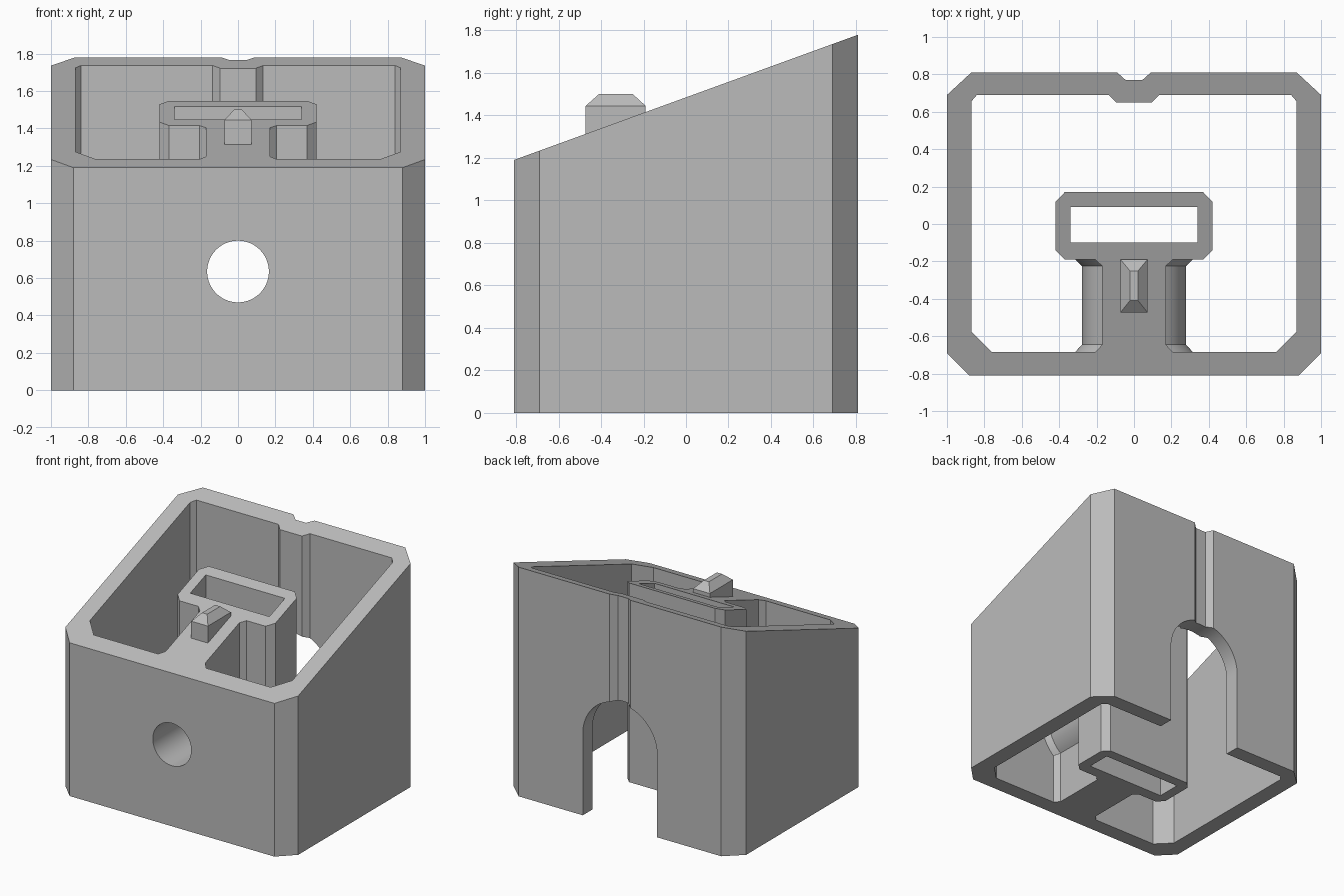
import bpy
import bmesh
import math
from mathutils import Vector

cube = bpy.data.objects.get("Cube")
if cube:
    bpy.data.objects.remove(cube, do_unlink=True)

GREY = bpy.data.materials.new("plain grey")
GREY.use_nodes = True
GREY.diffuse_color = (0.5, 0.5, 0.5, 1)
GREY.node_tree.nodes["Principled BSDF"].inputs["Base Color"].default_value = (0.5, 0.5, 0.5, 1)

BORE_Z = 0.635


def loft(name, rings):
    """Solid skinned through matching closed rings of 3D points."""
    bm = bmesh.new()
    loops = [[bm.verts.new(p) for p in ring] for ring in rings]
    n = len(loops[0])
    for a, b in zip(loops, loops[1:]):
        for i in range(n):
            j = (i + 1) % n
            bm.faces.new((a[i], a[j], b[j], b[i]))
    bm.faces.new(loops[0][::-1])
    bm.faces.new(loops[-1])
    bmesh.ops.recalc_face_normals(bm, faces=bm.faces)
    mesh = bpy.data.meshes.new(name)
    bm.to_mesh(mesh)
    bm.free()
    mesh.materials.append(GREY)
    obj = bpy.data.objects.new(name, mesh)
    bpy.context.collection.objects.link(obj)
    return obj


def upright(name, outline, low=-0.2, high=2.2):
    return loft(name, [[(x, y, z) for x, y in outline] for z in (low, high)])


def along_y(name, outline, start, end):
    return loft(name, [[(x, y, z) for x, z in outline] for y in (start, end)])


def mirrored(half):
    """Close an outline listed on the +x side by mirroring it."""
    return half + [(-x, y) for x, y in reversed(half)]


def combine(target, tool, operation):
    mod = target.modifiers.new(operation.lower(), 'BOOLEAN')
    mod.object = tool
    mod.operation = operation
    mod.solver = 'EXACT'
    bpy.context.view_layer.objects.active = target
    bpy.ops.object.modifier_apply(modifier=mod.name)
    bpy.data.objects.remove(tool, do_unlink=True)


def arc(radius, start, end, steps):
    angles = [start + (end - start) * i / steps for i in range(steps + 1)]
    return [(radius * math.cos(a), BORE_Z + radius * math.sin(a)) for a in angles]


# Outer shell with chamfered corners and a groove down the back
half_outer = [(0.88, -0.81), (1, -0.69), (1, 0.69), (0.87, 0.81), (0.09, 0.81), (0.045, 0.77)]
housing = upright("housing", mirrored(half_outer))

# Open cavity, leaving a rib inside the back wall
half_cavity = [(0.76, -0.685), (0.87, -0.575), (0.87, 0.655), (0.84, 0.69), (0.135, 0.69), (0.095, 0.65)]
combine(housing, upright("cavity", mirrored(half_cavity), -0.5, 2.5), 'DIFFERENCE')

# Central slotted box
half_box = [(0.37, -0.19), (0.42, -0.14), (0.42, 0.12), (0.37, 0.17)]
slot_box = upright("slot_box", mirrored(half_box))


# Stem joining the front wall to the box, swelling around the bore
def stem_ring(y, width, radius):
    swell = math.acos(width / radius)
    half = [(width, -0.2)] + arc(radius, -swell, swell, 24) + [(width, 2.2)]
    return [(x, y, z) for x, z in mirrored(half)]


flared, slim = (0.207, 0.315), (0.17, 0.278)
stem = loft("stem", [stem_ring(-0.75, *flared), stem_ring(-0.685, *flared),
                     stem_ring(-0.645, *slim), stem_ring(-0.225, *slim),
                     stem_ring(-0.19, *flared), stem_ring(-0.14, *flared)])
combine(slot_box, stem, 'UNION')
combine(housing, slot_box, 'UNION')

# Slot through the box
half_slot = [(0.34, -0.1), (0.34, 0.09)]
combine(housing, upright("slot", mirrored(half_slot), -0.5, 2.5), 'DIFFERENCE')

# Round bore through the front and the box
bore = along_y("bore", arc(0.165, 0, math.tau, 64)[:-1], -1, 0.4)
combine(housing, bore, 'DIFFERENCE')

# Arched doorway in the back wall
doorway = [(0.32, -0.5)] + arc(0.32, 0, math.pi, 40) + [(-0.32, -0.5)]
combine(housing, along_y("doorway", doorway, 0.5, 1), 'DIFFERENCE')

# Trim to a flat base and a sloping top
side = [(-1, 0), (1, 0), (1, 1.849), (-1, 1.121)]
envelope = loft("envelope", [[(x, y, z) for y, z in side] for x in (-1.5, 1.5)])
combine(housing, envelope, 'INTERSECT')

# Small catch with a hipped top, standing on the stem


def rect(w, front, back, z):
    return [(-w, front, z), (w, front, z), (w, back, z), (-w, back, z)]


catch = loft("catch", [rect(0.072, -0.472, -0.19, 1.25), rect(0.072, -0.472, -0.19, 1.445),
                       rect(0.022, -0.41, -0.25, 1.5)])
combine(housing, catch, 'UNION')

# Smooth the curved walls only
bpy.ops.object.select_all(action='DESELECT')
housing.select_set(True)
bpy.context.view_layer.objects.active = housing
bpy.ops.object.shade_smooth_by_angle(angle=math.radians(25))
